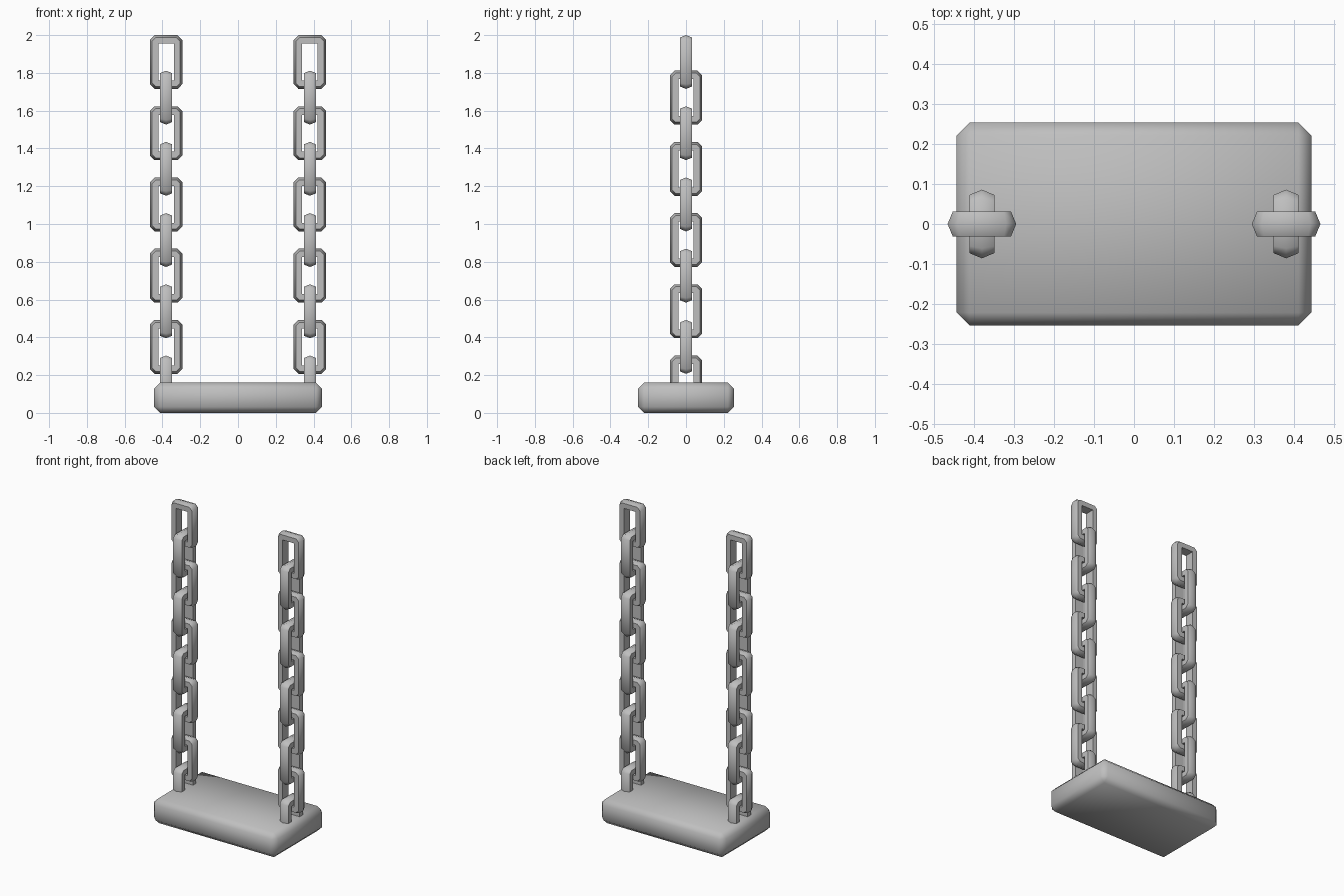
import bpy
import bmesh
from math import radians

cube = bpy.data.objects.get("Cube")
if cube:
    bpy.data.objects.remove(cube, do_unlink=True)

# One plain grey for everything
grey = bpy.data.materials.new("grey")
grey.use_nodes = True
grey.diffuse_color = (0.52, 0.52, 0.52, 1)
grey.node_tree.nodes["Principled BSDF"].inputs["Base Color"].default_value = grey.diffuse_color


def add_object(name, mesh):
    mesh.materials.append(grey)
    obj = bpy.data.objects.new(name, mesh)
    bpy.context.collection.objects.link(obj)
    return obj


def octagon(w, h, c):
    """Rectangle of half size w, h with its corners cut by c."""
    return [(w, h - c), (w - c, h), (c - w, h), (-w, h - c),
            (-w, c - h), (c - w, -h), (w - c, -h), (w, c - h)]


# Chain link: flat inner hole, flat sides and a ridged outer rim
def link_mesh():
    bm = bmesh.new()

    def ring(points, y):
        return [bm.verts.new((x, y, z)) for x, z in points]

    half = 0.031
    hole = [(0.041, 0.0975), (-0.041, 0.0975), (-0.041, -0.0975), (0.041, -0.0975)]
    side = octagon(0.073, 0.13, 0.018)
    rims = [ring(side, -half), ring(octagon(0.086, 0.1425, 0.025), 0), ring(side, half)]
    holes = [ring(hole, -half), ring(hole, half)]
    for a, b in zip(rims, rims[1:]):
        for i in range(8):
            j = (i + 1) % 8
            bm.faces.new((a[i], a[j], b[j], b[i]))
    for i in range(4):
        j = (i + 1) % 4
        bm.faces.new((holes[0][i], holes[0][j], holes[1][j], holes[1][i]))
    # Each side: corner triangles and the straight bars between them
    for rim, inner in ((rims[0], holes[0]), (rims[2], holes[1])):
        for i in range(4):
            j = (i + 1) % 4
            bm.faces.new((rim[2 * i], rim[2 * i + 1], inner[i]))
            bm.faces.new((rim[2 * i + 1], rim[2 * j], inner[j], inner[i]))
    bmesh.ops.recalc_face_normals(bm, faces=bm.faces)
    mesh = bpy.data.meshes.new("chain_link")
    bm.to_mesh(mesh)
    bm.free()
    return mesh


# Chains: links alternate between facing front and facing sideways
for label, x in (("left", 0.381), ("right", -0.381)):
    for i in range(10):
        link = add_object(f"{label}_chain_link_{i + 1}", link_mesh())
        link.location = (x, 0, 1.8575 - 0.1885 * i)
        link.rotation_euler.z = radians(90) * (i % 2)
        bpy.ops.object.select_all(action="DESELECT")
        link.select_set(True)
        bpy.context.view_layer.objects.active = link
        bpy.ops.object.shade_smooth_by_angle(angle=radians(50))

# Seat: a bevelled slab, softly shaded all over
bm = bmesh.new()
bmesh.ops.create_cube(bm, size=1)
bmesh.ops.scale(bm, vec=(0.888, 0.508, 0.16), verts=bm.verts)
bmesh.ops.bevel(bm, geom=bm.edges[:], offset=0.032, segments=1, affect="EDGES")
for face in bm.faces:
    face.smooth = True
seat_mesh = bpy.data.meshes.new("seat")
bm.to_mesh(seat_mesh)
bm.free()
seat = add_object("seat", seat_mesh)
seat.location.z = 0.08
